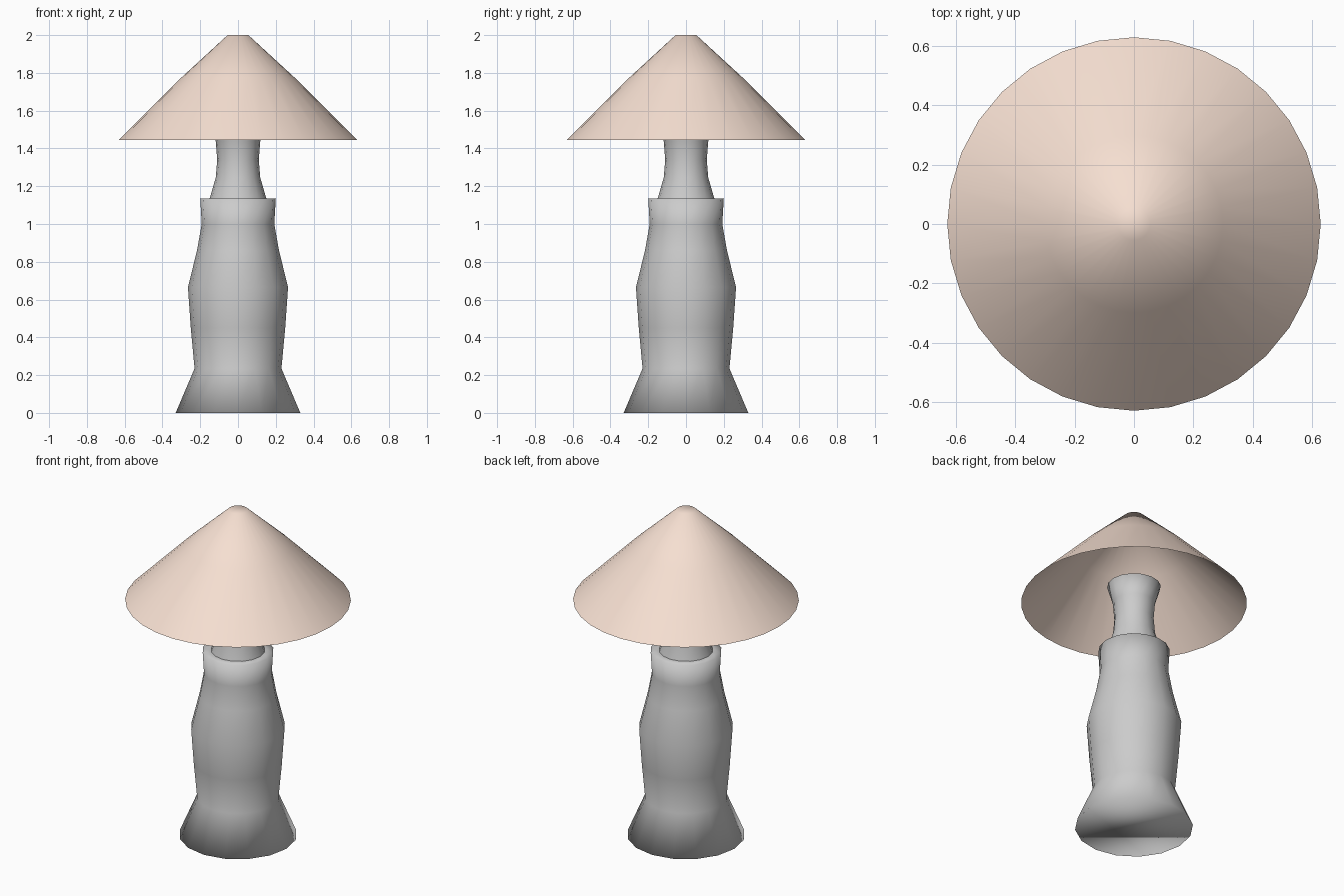
import bpy, bmesh, math

if "Cube" in bpy.data.objects:
    bpy.data.objects.remove(bpy.data.objects["Cube"])


def lathe(name, profile, sides, cap_bottom=False, cap_top=False):
    """Revolve (radius, z) points around z into a smooth object."""
    bm = bmesh.new()
    rings = [[bm.verts.new((r * math.cos(2 * math.pi * i / sides),
                            r * math.sin(2 * math.pi * i / sides), z))
              for i in range(sides)] for r, z in profile]
    for a, b in zip(rings, rings[1:]):
        for i in range(sides):
            j = (i + 1) % sides
            bm.faces.new((a[i], a[j], b[j], b[i]))
    if cap_bottom:
        bm.faces.new(rings[0][::-1])
    if cap_top:
        bm.faces.new(rings[-1])
    for f in bm.faces:
        f.smooth = True
    mesh = bpy.data.meshes.new(name)
    bm.to_mesh(mesh)
    bm.free()
    obj = bpy.data.objects.new(name, mesh)
    bpy.context.collection.objects.link(obj)
    return obj


# Body: flared foot, swelling middle, flat shoulder around the neck
lathe("lamp_body", [(0.33, 0), (0.23, 0.235), (0.25, 0.45), (0.265, 0.665),
                    (0.217, 0.86), (0.192, 1.0), (0.20, 1.135), (0.15, 1.135)],
      16, cap_bottom=True)

# Neck: waisted socket hidden partly by the shade
lathe("lamp_neck", [(0.15, 1.135), (0.118, 1.245), (0.11, 1.34),
                    (0.118, 1.44), (0.15, 1.55)], 16, cap_top=True)

# Shade: open-bottomed cone with a small closed top
shade = lathe("lamp_shade", [(0.63, 1.445), (0.30, 1.775), (0.055, 2.0)],
              32, cap_top=True)
mat = bpy.data.materials.new("peach_fabric")
mat.diffuse_color = (0.92, 0.74, 0.64, 1)
mat.use_nodes = True
mat.node_tree.nodes["Principled BSDF"].inputs["Base Color"].default_value = mat.diffuse_color
shade.data.materials.append(mat)
